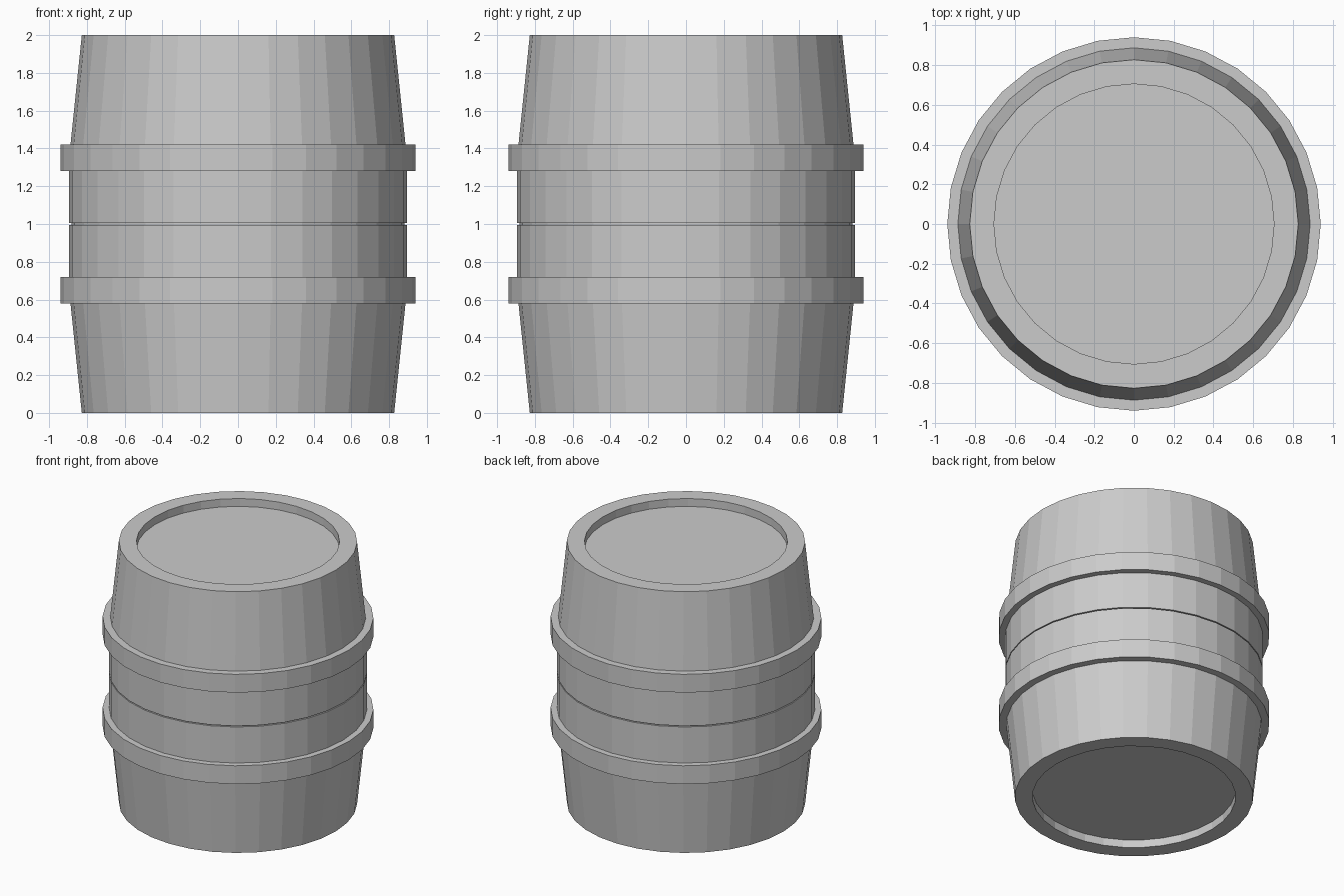
import bpy, bmesh
from math import cos, sin, tau

if "Cube" in bpy.data.objects:
    bpy.data.objects.remove(bpy.data.objects["Cube"])

SIDES = 32


def lathe(name, profile, closed=False):
    """Spin (radius, z) points around z; open profiles get flat end caps."""
    bm = bmesh.new()
    rings = [[bm.verts.new((r * cos(tau * i / SIDES), r * sin(tau * i / SIDES), z))
              for i in range(SIDES)] for r, z in profile]
    pairs = list(zip(rings, rings[1:]))
    if closed:
        pairs.append((rings[-1], rings[0]))
    else:
        bm.faces.new(rings[0])
        bm.faces.new(rings[-1])
    for a, b in pairs:
        for i in range(SIDES):
            j = (i + 1) % SIDES
            bm.faces.new((a[i], a[j], b[j], b[i]))
    bmesh.ops.recalc_face_normals(bm, faces=bm.faces)
    mesh = bpy.data.meshes.new(name)
    bm.to_mesh(mesh)
    bm.free()
    obj = bpy.data.objects.new(name, mesh)
    bpy.context.collection.objects.link(obj)
    return obj


# Barrel body: recessed lid, rim, tapered wall, straight belly, fine centre groove
half = [(0.705, 0.06), (0.705, 0.0), (0.827, 0.0), (0.887, 0.58),
        (0.895, 0.65), (0.895, 0.996), (0.882, 0.996)]
lathe("barrel_body", half + [(r, 2 - z) for r, z in reversed(half)])

# Two raised hoops
for name, z in (("lower_hoop", 0.65), ("upper_hoop", 1.35)):
    lathe(name, [(0.87, z - 0.07), (0.94, z - 0.07),
                 (0.94, z + 0.07), (0.87, z + 0.07)], closed=True)
